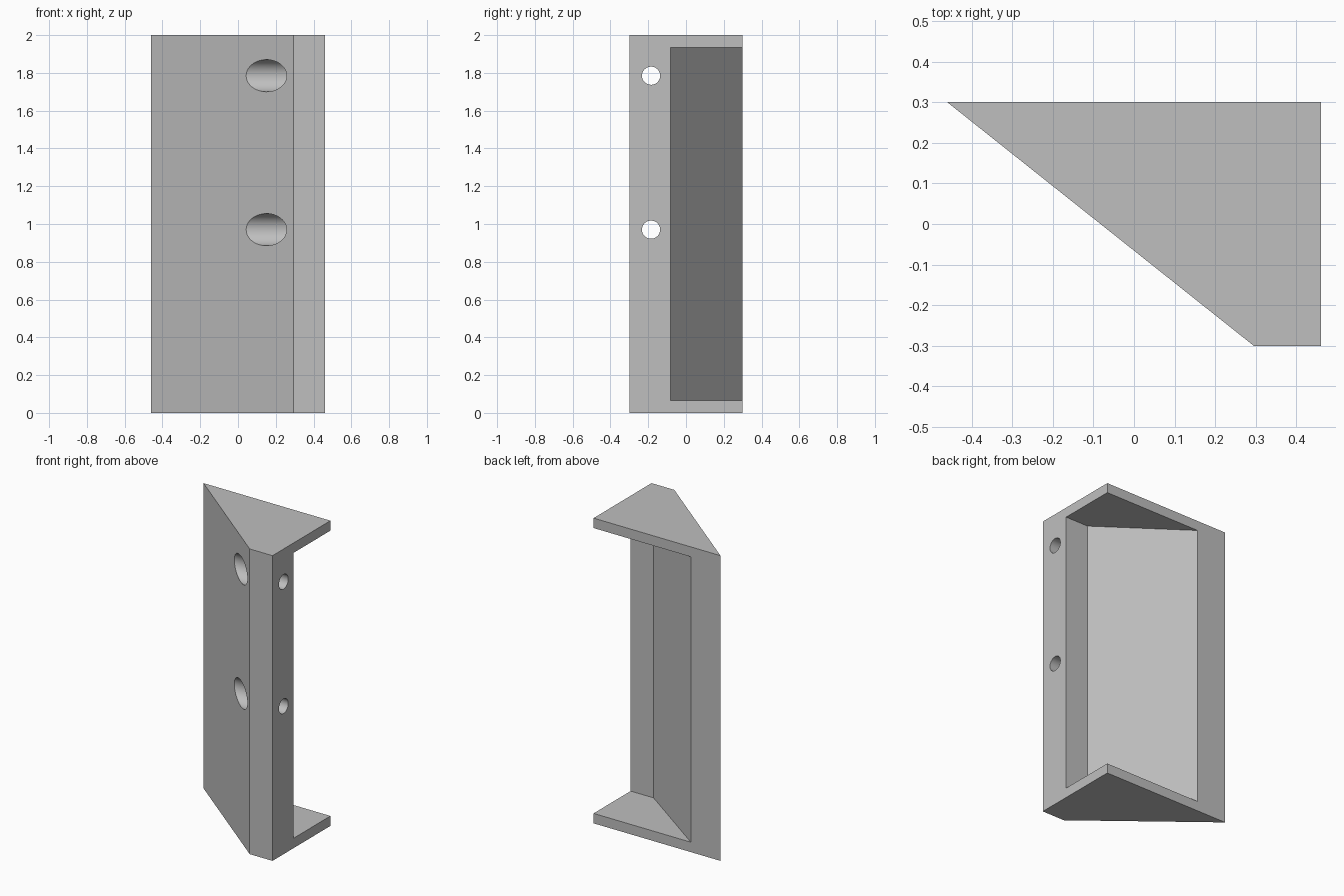
import bpy
import bmesh
from math import pi
from mathutils import Matrix

cube = bpy.data.objects.get("Cube")
if cube:
    bpy.data.objects.remove(cube, do_unlink=True)

HEIGHT = 2.0
HOLE_Y = -0.185
HOLE_HEIGHTS = (0.97, 1.785)

grey = bpy.data.materials.new("plain_grey")
grey.use_nodes = True
colour = (0.52, 0.52, 0.52, 1)
grey.diffuse_color = colour
grey.node_tree.nodes["Principled BSDF"].inputs["Base Color"].default_value = colour


def finish(name, bm):
    bmesh.ops.recalc_face_normals(bm, faces=bm.faces)
    mesh = bpy.data.meshes.new(name)
    bm.to_mesh(mesh)
    bm.free()
    mesh.materials.append(grey)
    obj = bpy.data.objects.new(name, mesh)
    bpy.context.collection.objects.link(obj)
    return obj


def prism(name, outline, z0, z1):
    bm = bmesh.new()
    base = bm.faces.new([bm.verts.new((x, y, z0)) for x, y in outline])
    top = bmesh.ops.extrude_face_region(bm, geom=[base])["geom"]
    verts = [v for v in top if isinstance(v, bmesh.types.BMVert)]
    bmesh.ops.translate(bm, verts=verts, vec=(0, 0, z1 - z0))
    return finish(name, bm)


def rod(name, radius, x0, x1, z):
    bm = bmesh.new()
    place = Matrix.Translation(((x0 + x1) / 2, HOLE_Y, z)) @ Matrix.Rotation(pi / 2, 4, "Y")
    bmesh.ops.create_cone(bm, cap_ends=True, segments=64, radius1=radius,
                          radius2=radius, depth=x1 - x0, matrix=place)
    return finish(name, bm)


def cut(target, cutter):
    mod = target.modifiers.new(cutter.name, "BOOLEAN")
    mod.operation = "DIFFERENCE"
    mod.solver = "EXACT"
    mod.object = cutter
    bpy.context.view_layer.objects.active = target
    bpy.ops.object.modifier_apply(modifier=mod.name)
    bpy.data.objects.remove(cutter, do_unlink=True)


# Wedge-shaped body with a narrow flat front
bracket = prism("wedge_bracket",
                [(-0.46, 0.3), (0.295, -0.3), (0.46, -0.3), (0.46, 0.3)], 0, HEIGHT)

# Pocket open to the back and one side, leaving thin end plates
cut(bracket, prism("pocket_cutter",
                   [(-0.245, 0.3), (-0.245, 0.5), (0.6, 0.5), (0.6, -0.083), (0.293, -0.083)],
                   0.065, HEIGHT - 0.065))

# Screw holes with wide counterbores entering through the sloped wall
for z in HOLE_HEIGHTS:
    cut(bracket, rod("counterbore_cutter", 0.085, -0.6, 0.295, z))
    cut(bracket, rod("screw_hole_cutter", 0.048, 0.2, 0.6, z))

# Smooth hole walls, crisp edges
bpy.ops.object.select_all(action="DESELECT")
bracket.select_set(True)
bpy.context.view_layer.objects.active = bracket
bpy.ops.object.shade_smooth_by_angle(angle=pi / 6)
